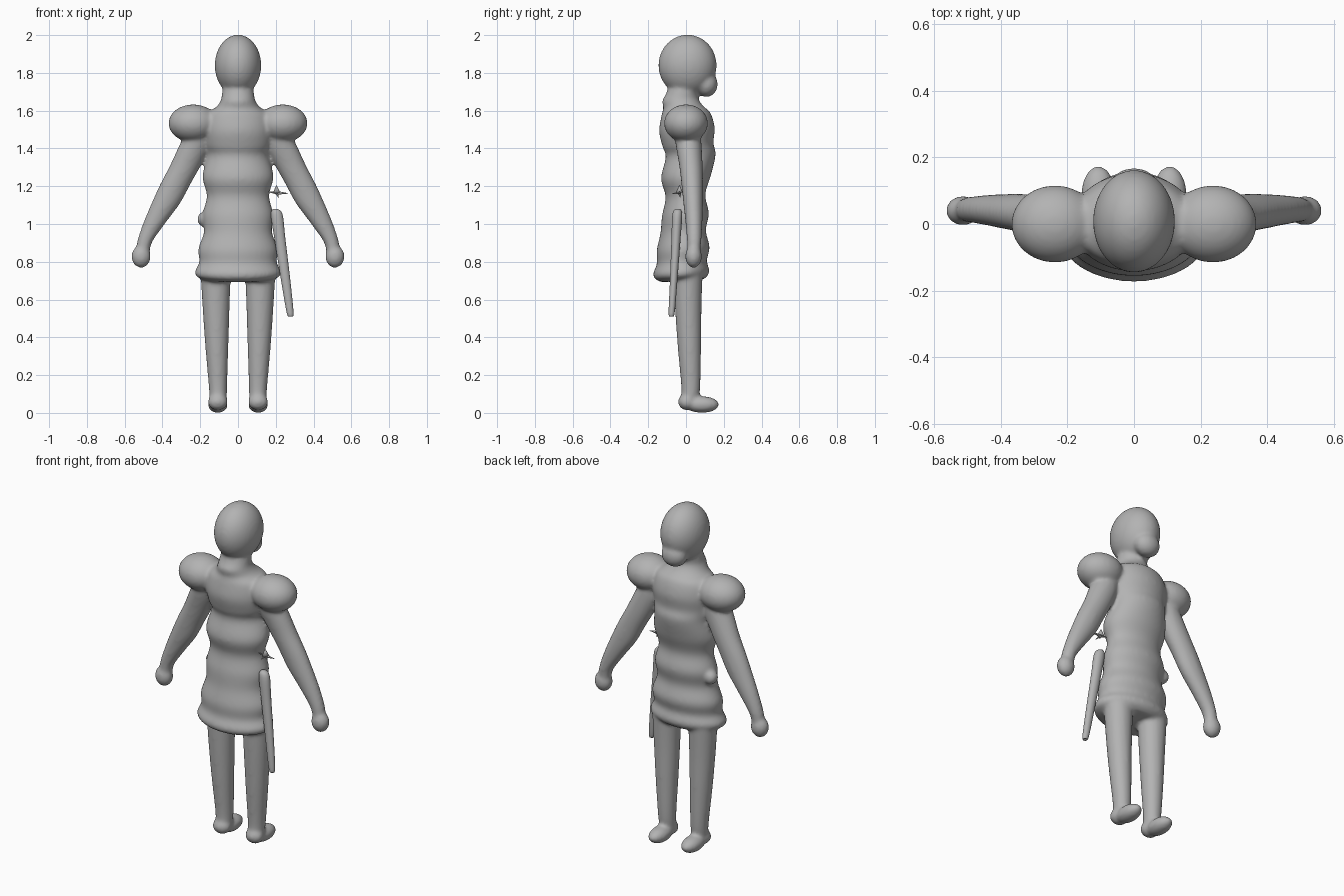
import bpy
import bmesh
from math import cos, sin, pi
from mathutils import Matrix, Vector

cube = bpy.data.objects.get("Cube")
if cube:
    bpy.data.objects.remove(cube, do_unlink=True)

clay = bpy.data.materials.new("clay grey")
clay.use_nodes = True
colour = (0.45, 0.45, 0.45, 1)
clay.diffuse_color = colour
clay.node_tree.nodes["Principled BSDF"].inputs["Base Color"].default_value = colour


def spline(rings, steps=5):
    """Smooth interpolation through a list of number tuples."""
    rings = [Vector(r) for r in rings]
    result = []
    for i in range(len(rings) - 1):
        a, b = rings[i], rings[i + 1]
        before = rings[max(i - 1, 0)]
        after = rings[min(i + 2, len(rings) - 1)]
        for s in range(steps):
            t = s / steps
            result.append(a + (b - before) * (t / 2)
                          + (before * 2 - a * 5 + b * 4 - after) * (t * t / 2)
                          + (a * 3 - before - b * 3 + after) * (t ** 3 / 2))
    return result + [rings[-1]]


def loft(bm, rings, side=1, sides=40, tilt=0):
    """Skin level ellipses given as x, y, z, x radius, y radius."""
    previous = None
    for x, y, z, rx, ry in spline(rings):
        ring = []
        for k in range(sides):
            a = 2 * pi * k / sides
            py = y + ry * sin(a)
            ring.append(bm.verts.new((side * (x + rx * cos(a)), py, z + tilt * py)))
        if previous is None:
            bm.faces.new(ring[::-1])
        else:
            for k in range(sides):
                n = (k + 1) % sides
                bm.faces.new((previous[k], previous[n], ring[n], ring[k]))
        previous = ring
    bm.faces.new(previous)


def ball(bm, centre, radii):
    place = Matrix.Translation(centre) @ Matrix.Diagonal((*radii, 1))
    bmesh.ops.create_uvsphere(bm, u_segments=40, v_segments=24, radius=1, matrix=place)


def spike(bm, base, tip, radius):
    base, tip = Vector(base), Vector(tip)
    along = tip - base
    turn = along.to_track_quat("Z", "Y").to_matrix().to_4x4()
    place = Matrix.Translation((base + tip) / 2) @ turn
    bmesh.ops.create_cone(bm, cap_ends=True, segments=8, radius1=radius,
                          radius2=0.001, depth=along.length, matrix=place)


def finish(bm, name):
    bmesh.ops.recalc_face_normals(bm, faces=bm.faces)
    mesh = bpy.data.meshes.new(name)
    bm.to_mesh(mesh)
    bm.free()
    mesh.materials.append(clay)
    mesh.polygons.foreach_set("use_smooth", [True] * len(mesh.polygons))
    obj = bpy.data.objects.new(name, mesh)
    bpy.context.collection.objects.link(obj)
    return obj


body = bmesh.new()

# Torso with flared skirt, banded waist, chest and neck: y, z, x radius, y radius
torso = [(-0.02, 0.70, 0.16, 0.11), (-0.025, 0.72, 0.215, 0.14),
         (-0.025, 0.75, 0.228, 0.148), (-0.022, 0.80, 0.205, 0.132),
         (-0.015, 0.87, 0.21, 0.14), (-0.015, 0.96, 0.18, 0.12),
         (-0.003, 1.05, 0.187, 0.124), (-0.003, 1.15, 0.165, 0.105),
         (0, 1.25, 0.188, 0.132), (0.025, 1.36, 0.165, 0.132),
         (0.01, 1.42, 0.178, 0.135), (0.005, 1.50, 0.187, 0.147),
         (0, 1.58, 0.17, 0.13), (-0.015, 1.62, 0.115, 0.105),
         (-0.03, 1.66, 0.09, 0.096), (-0.02, 1.70, 0.084, 0.084),
         (-0.01, 1.78, 0.07, 0.07)]
loft(body, [(0, *ring) for ring in torso], tilt=0.06)

# Head and jaw
ball(body, (0, 0.008, 1.84), (0.123, 0.154, 0.162))
ball(body, (0, 0.108, 1.74), (0.075, 0.06, 0.068))

# Pouch on the right hip
ball(body, (-0.18, 0.02, 1.025), (0.036, 0.04, 0.04))

leg = [(0.105, 0.015, 0.05, 0.045, 0.045), (0.106, 0.025, 0.13, 0.048, 0.05),
       (0.112, 0.018, 0.35, 0.061, 0.062), (0.116, 0.012, 0.55, 0.071, 0.07),
       (0.118, 0.01, 0.74, 0.08, 0.078)]
arm = [(0.503, 0.042, 0.85, 0.034, 0.034), (0.492, 0.043, 0.91, 0.041, 0.038),
       (0.44, 0.042, 1.01, 0.06, 0.045), (0.382, 0.038, 1.11, 0.076, 0.052),
       (0.332, 0.033, 1.21, 0.08, 0.057), (0.278, 0.026, 1.31, 0.082, 0.062),
       (0.23, 0.015, 1.41, 0.084, 0.068), (0.20, 0.005, 1.50, 0.07, 0.07)]

for side in (-1, 1):
    # Legs and feet
    loft(body, leg, side)
    ball(body, (side * 0.107, 0.004, 0.058), (0.053, 0.046, 0.044))
    ball(body, (side * 0.107, 0.085, 0.044), (0.052, 0.09, 0.044))
    # Arms, hands and puffed shoulders
    loft(body, arm, side)
    ball(body, (side * 0.513, 0.04, 0.828), (0.051, 0.044, 0.06))
    ball(body, (side * 0.237, 0, 1.533), (0.131, 0.116, 0.1))

# Fuse the body into one soft skin
figure = finish(body, "body")
remesh = figure.modifiers.new("fuse", "REMESH")
remesh.mode = "VOXEL"
remesh.voxel_size = 0.01
remesh.use_smooth_shade = True
soften = figure.modifiers.new("soften", "SMOOTH")
soften.factor = 0.5
soften.iterations = 8

# Scabbard hanging on the left hip
scabbard = bmesh.new()
loft(scabbard, [(0.278, -0.077, 0.515, 0.006, 0.006), (0.276, -0.076, 0.53, 0.018, 0.016),
                (0.25, -0.064, 0.72, 0.025, 0.02), (0.222, -0.053, 0.92, 0.029, 0.024),
                (0.205, -0.046, 1.05, 0.031, 0.026), (0.198, -0.044, 1.08, 0.012, 0.012)],
     sides=24)
finish(scabbard, "scabbard")

# Small pointed hilt above the scabbard
hilt = bmesh.new()
centre = (0.205, -0.035, 1.165)
for tip, radius in (((0.203, -0.035, 1.205), 0.02), ((0.265, -0.035, 1.162), 0.01),
                    ((0.16, -0.035, 1.17), 0.008), ((0.215, -0.03, 1.14), 0.01),
                    ((0.205, -0.075, 1.16), 0.008)):
    spike(hilt, centre, tip, radius)
finish(hilt, "sword_hilt")
